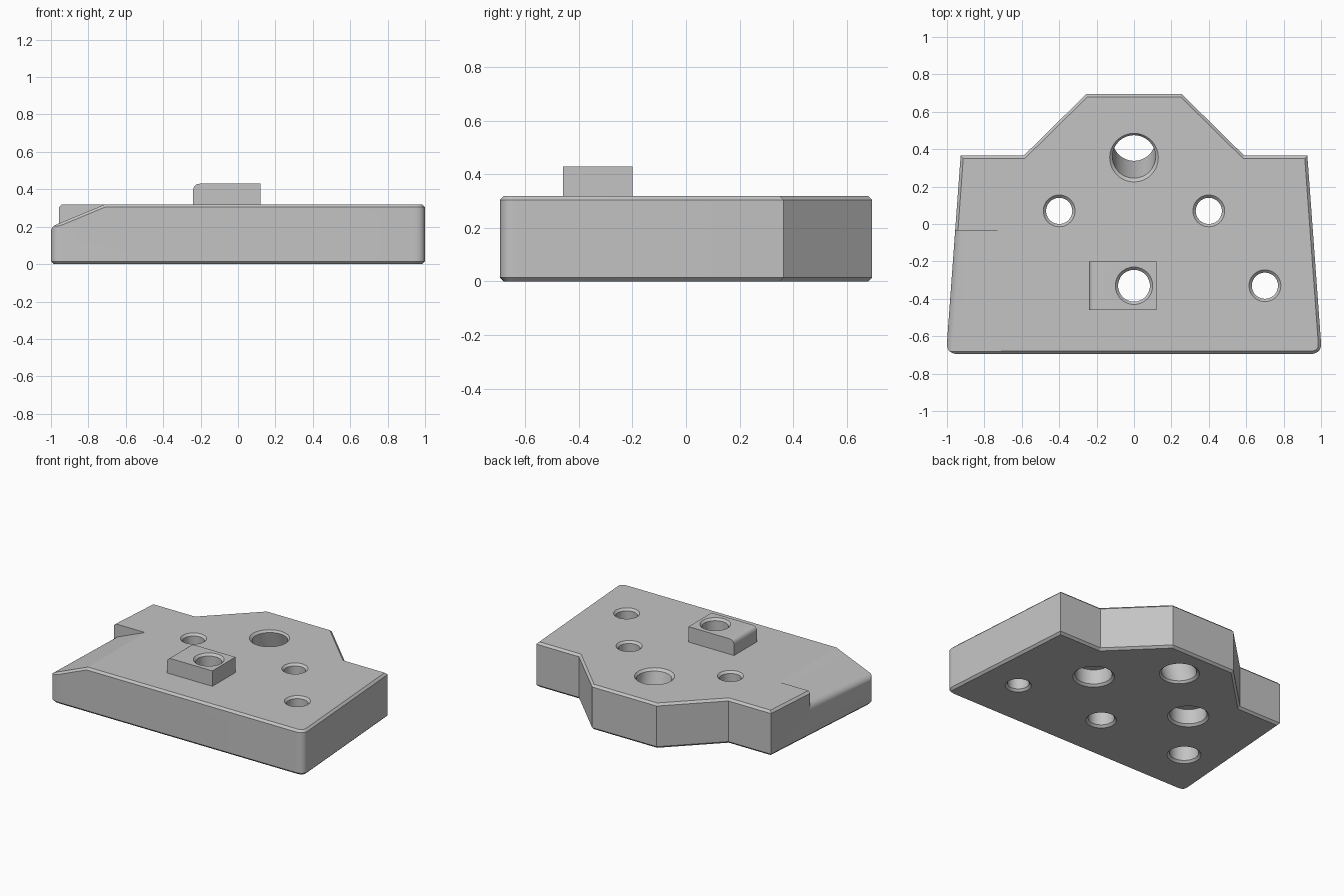
import bpy, bmesh, math
from mathutils import Vector

if "Cube" in bpy.data.objects:
    bpy.data.objects.remove(bpy.data.objects["Cube"], do_unlink=True)

TOP, CH, BACK = 0.32, 0.015, 0.695
SLOPE_X, SLOPE_Z, SLOPE_RUN, SLOPE_RISE = -1.0, 0.2, 0.29, 0.12

grey = bpy.data.materials.new("light grey")
grey.use_nodes = True
grey.diffuse_color = (0.55, 0.55, 0.55, 1)
grey.node_tree.nodes["Principled BSDF"].inputs["Base Color"].default_value = (0.55, 0.55, 0.55, 1)


def loft(name, rings):
    """Solid skinned through rings of equal point count, capped at both ends."""
    bm = bmesh.new()
    loops = [[bm.verts.new(p) for p in ring] for ring in rings]
    n = len(loops[0])
    for a, b in zip(loops, loops[1:]):
        for i in range(n):
            j = (i + 1) % n
            bm.faces.new((a[i], a[j], b[j], b[i]))
    bm.faces.new(loops[0][::-1])
    bm.faces.new(loops[-1])
    bmesh.ops.recalc_face_normals(bm, faces=bm.faces)
    mesh = bpy.data.meshes.new(name)
    bm.to_mesh(mesh)
    bm.free()
    mesh.materials.append(grey)
    obj = bpy.data.objects.new(name, mesh)
    bpy.context.collection.objects.link(obj)
    return obj


def curve_corner(a, corner, b, steps=8):
    """Rounded corner between two points."""
    a, corner, b = Vector(a), Vector(corner), Vector(b)
    ts = [i / steps for i in range(steps + 1)]
    return [a * (1 - t) ** 2 + corner * 2 * t * (1 - t) + b * t * t for t in ts]


def inset(points, d):
    """Mitred inward offset of a counter-clockwise outline."""
    out = []
    for i, p in enumerate(points):
        u = (p - points[i - 1]).normalized()
        v = (points[(i + 1) % len(points)] - p).normalized()
        nu, nv = Vector((-u.y, u.x)), Vector((-v.y, v.x))
        out.append(p + (nu + nv) * d / (1 + nu.dot(nv)))
    return out


def cut(obj, cutter):
    mod = obj.modifiers.new("cut", "BOOLEAN")
    mod.operation = "DIFFERENCE"
    mod.solver = "EXACT"
    mod.object = cutter
    bpy.context.view_layer.update()
    deps = bpy.context.evaluated_depsgraph_get()
    mesh = bpy.data.meshes.new_from_object(obj.evaluated_get(deps))
    obj.modifiers.clear()
    obj.data = mesh


def drill(name, x, y, profile, lean=0.0, sides=48):
    """Round cutter from (height, radius) pairs; lean shifts it along y."""
    rings = []
    for z, r in profile:
        cy = y + lean * (TOP - z)
        rings.append([(x + r * math.cos(k * math.tau / sides),
                       cy + r * math.sin(k * math.tau / sides), z) for k in range(sides)])
    obj = loft(name, rings)
    obj.hide_render = True
    return obj


def mouth(r, top=TOP):
    return [(top - CH, r), (top + 0.01, r + CH + 0.01)]


def foot(r):
    return [(-0.01, r + CH + 0.01), (CH, r)]


# Plate outline: tapered sides, raised back tongue, rounded front corners
half = curve_corner((0.94, -BACK), (1.004, -BACK), (1.0, -0.635))
half += [Vector(p) for p in ((0.927, 0.365), (0.59, 0.365), (0.255, BACK))]
outline = half + [Vector((-p.x, p.y)) for p in reversed(half)]
small = inset(outline, CH)
plate = loft("plate", [[(p.x, p.y, z) for p in ring] for ring, z in
                       ((small, 0), (outline, CH), (outline, TOP - CH), (small, TOP))])

# Sloping relief on the right side, with a softened outer edge
rings = []
for y in (-0.9, -0.035):
    side = -1.004 + 0.0755 * (y + BACK)

    def slope(x):
        return SLOPE_Z + (x - SLOPE_X) * SLOPE_RISE / SLOPE_RUN

    edge = curve_corner((side - 0.002, slope(side) - 0.035), (side, slope(side)),
                        (side + 0.035, slope(side + 0.035)))
    profile = [(-1.2, edge[0].y)] + [tuple(p) for p in edge]
    profile += [(-0.66, slope(-0.66)), (-0.66, 0.5), (-1.2, 0.5)]
    rings.append([(x, y, z) for x, z in profile])
relief = loft("relief_cutter", rings)
relief.hide_render = True
cut(plate, relief)

# Front chamfer following the slope
bm = bmesh.new()
bm.from_mesh(plate.data)
normal = Vector((-SLOPE_RISE, 0, SLOPE_RUN)).normalized() + Vector((0, -1, 0))
bmesh.ops.bisect_plane(bm, geom=bm.verts[:] + bm.edges[:] + bm.faces[:],
                       plane_co=(SLOPE_X, -BACK + CH - 0.001, SLOPE_Z),
                       plane_no=normal.normalized(), clear_outer=True)
bmesh.ops.holes_fill(bm, edges=[e for e in bm.edges if e.is_boundary], sides=0)
bmesh.ops.recalc_face_normals(bm, faces=bm.faces)
bm.to_mesh(plate.data)
bm.free()

# Raised pad with one rounded top edge
pad_profile = [(-0.24, TOP - 0.01), (0.12, TOP - 0.01), (0.12, 0.43)]
pad_profile += [tuple(p) for p in curve_corner((-0.2, 0.43), (-0.24, 0.43), (-0.24, 0.39))]
pad = loft("pad", [[(x, y, z) for x, z in pad_profile] for y in (-0.46, -0.2)])

# Holes: leaning bore, two counterbored, one plain, one blind, one through the pad
cutters = [drill("leaning_bore_cutter", 0, 0.355, foot(0.115) + mouth(0.115), lean=0.32)]
for x in (-0.4, 0.4):
    cutters.append(drill("counterbore_cutter", x, 0.07,
                         foot(0.12) + [(0.12, 0.12), (0.12, 0.07)] + mouth(0.07)))
cutters.append(drill("plain_hole_cutter", 0.7, -0.33, foot(0.07) + mouth(0.07)))
cutters.append(drill("blind_hole_cutter", -0.7, -0.33, foot(0.095) + [(0.2, 0.095)]))
pad_hole = drill("pad_hole_cutter", 0, -0.33, foot(0.085) + mouth(0.085, 0.43))
for c in cutters + [pad_hole]:
    cut(plate, c)
cut(pad, pad_hole)

for c in cutters + [pad_hole, relief]:
    bpy.data.objects.remove(c, do_unlink=True)

# Smooth the curved walls, keep the chamfers crisp
bpy.ops.object.select_all(action="DESELECT")
for obj in (plate, pad):
    obj.select_set(True)
bpy.context.view_layer.objects.active = plate
bpy.ops.object.shade_smooth_by_angle(angle=math.radians(20))
